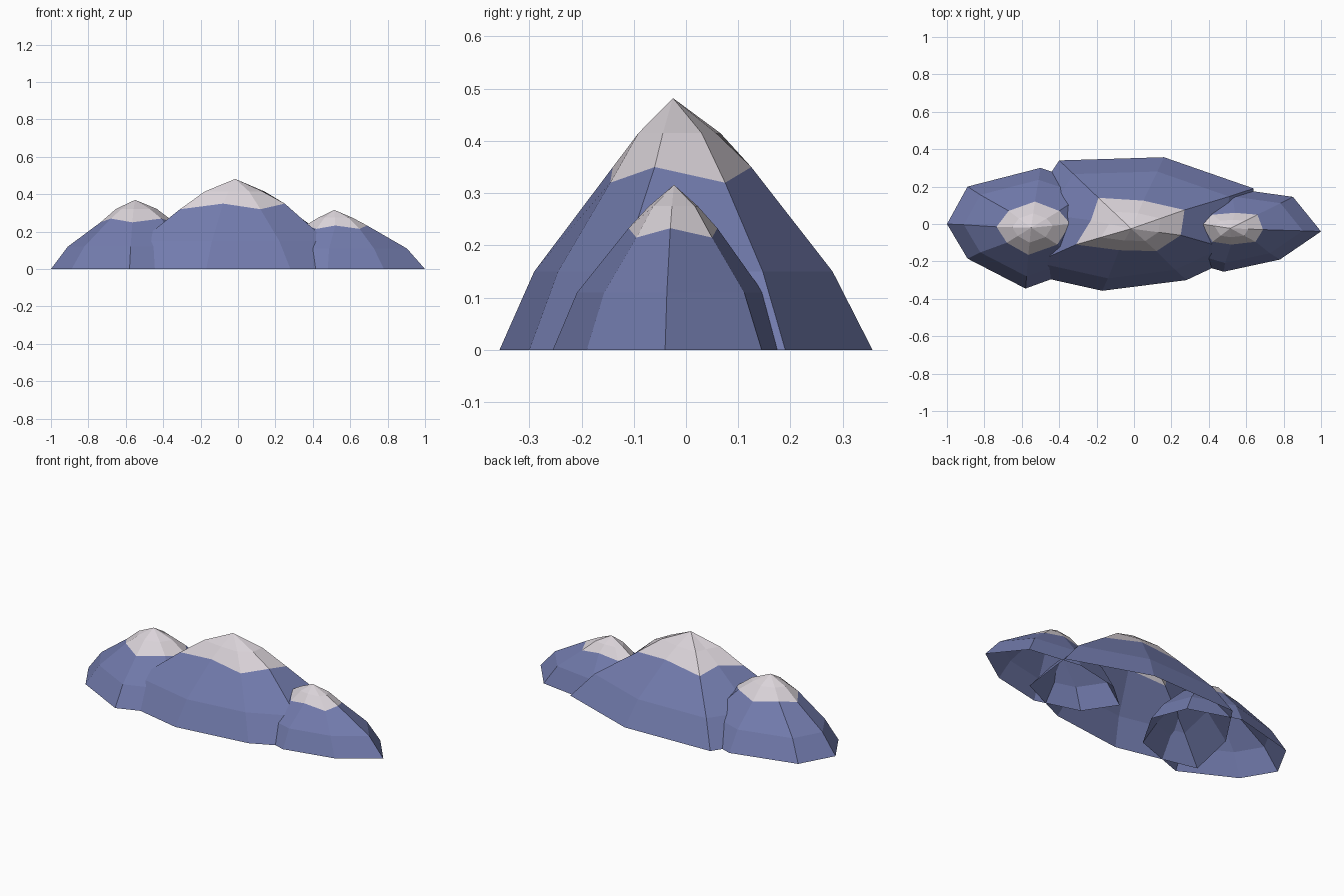
import bpy

if "Cube" in bpy.data.objects:
    bpy.data.objects.remove(bpy.data.objects["Cube"])


def material(name, rgb):
    m = bpy.data.materials.new(name)
    m.diffuse_color = (*rgb, 1.0)
    m.use_nodes = True
    m.node_tree.nodes["Principled BSDF"].inputs["Base Color"].default_value = m.diffuse_color
    return m


rock = material("blue rock", (0.17, 0.20, 0.42))
snow = material("pale snow", (0.70, 0.65, 0.69))


def mountain(name, apex, base, snowline, z_mid, z_snow, z_top):
    """Open-bottomed 8-sided peak: foot ring, bulge ring, zigzag snow ring, upper ring, apex."""
    ax, ay, az = apex
    n = len(base)

    def toward(points, k):
        return [(ax + (x - ax) * k, ay + (y - ay) * k) for x, y in points]

    verts = [(x, y, 0) for x, y in base]
    verts += [(x, y, z_mid) for x, y in toward(base, 0.80)]
    verts += [(x, y, z_snow[i % 2]) for i, (x, y) in enumerate(snowline)]
    verts += [(x, y, z_top) for x, y in toward(snowline, 0.55)]
    verts.append(apex)
    faces, slots = [], []
    for r in range(3):
        for i in range(n):
            j = (i + 1) % n
            faces.append((r * n + i, r * n + j, (r + 1) * n + j, (r + 1) * n + i))
            slots.append(1 if r == 2 else 0)
    for i in range(n):
        faces.append((3 * n + i, 3 * n + (i + 1) % n, 4 * n))
        slots.append(1)
    mesh = bpy.data.meshes.new(name)
    mesh.from_pydata(verts, [], faces)
    mesh.materials.append(rock)
    mesh.materials.append(snow)
    for p, s in zip(mesh.polygons, slots):
        p.material_index = s
    mesh.update()
    ob = bpy.data.objects.new(name, mesh)
    bpy.context.collection.objects.link(ob)


# Rings run counter-clockwise, starting at the east corner
mountain("middle_mountain", (-0.015, -0.025, 0.482),
         [(0.60, -0.15), (0.64, 0.19), (0.16, 0.357), (-0.40, 0.34),
          (-0.58, 0.07), (-0.65, -0.25), (-0.17, -0.357), (0.28, -0.30)],
         [(0.25, -0.06), (0.27, 0.075), (0.05, 0.125), (-0.19, 0.14),
          (-0.23, 0.02), (-0.31, -0.11), (-0.08, -0.14), (0.12, -0.145)],
         0.15, (0.35, 0.32), 0.415)

mountain("left_mountain", (-0.55, -0.02, 0.37),
         [(-0.12, 0.0), (-0.20, 0.20), (-0.50, 0.30), (-0.89, 0.20),
          (-1.0, 0.0), (-0.89, -0.185), (-0.58, -0.345), (-0.25, -0.225)],
         [(-0.34, 0.0), (-0.40, 0.07), (-0.53, 0.12), (-0.67, 0.07),
          (-0.735, -0.015), (-0.68, -0.10), (-0.565, -0.165), (-0.41, -0.11)],
         0.12, (0.25, 0.27), 0.322)

mountain("right_mountain", (0.515, -0.023, 0.316),
         [(1.0, -0.04), (0.85, 0.145), (0.53, 0.19), (0.25, 0.13),
          (0.10, 0.0), (0.22, -0.18), (0.48, -0.255), (0.78, -0.19)],
         [(0.69, -0.03), (0.66, 0.05), (0.54, 0.06), (0.42, 0.05),
          (0.36, 0.0), (0.42, -0.095), (0.52, -0.11), (0.65, -0.095)],
         0.11, (0.233, 0.215), 0.275)
